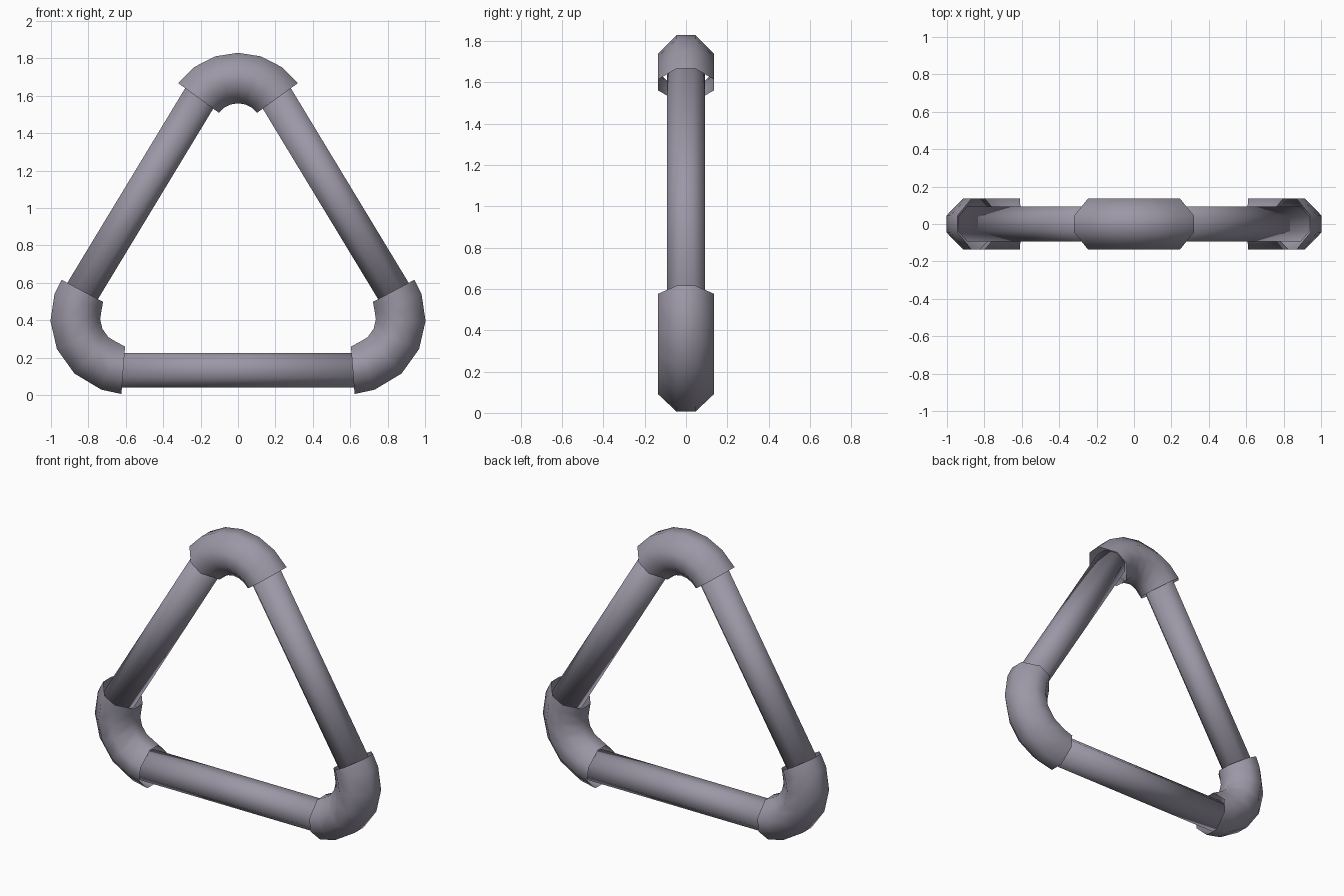
import bpy, bmesh, math
from mathutils import Vector

if "Cube" in bpy.data.objects:
    bpy.data.objects.remove(bpy.data.objects["Cube"])

metal = bpy.data.materials.new("grey_violet_metal")
metal.diffuse_color = (0.33, 0.31, 0.38, 1)
metal.use_nodes = True
metal.node_tree.nodes["Principled BSDF"].inputs["Base Color"].default_value = metal.diffuse_color


def octagon(h, f):
    """Octagon section: flats at distance h, half flat length f."""
    return [(h, f), (f, h), (-f, h), (-h, f), (-h, -f), (-f, -h), (f, -h), (h, -f)]


def loft(name, rings):
    bm = bmesh.new()
    loops = [[bm.verts.new(p) for p in r] for r in rings]
    for a, b in zip(loops, loops[1:]):
        for i in range(8):
            j = (i + 1) % 8
            bm.faces.new((a[i], a[j], b[j], b[i]))
    return bm, loops


def finish(name, bm):
    bmesh.ops.recalc_face_normals(bm, faces=bm.faces)
    me = bpy.data.meshes.new(name)
    bm.to_mesh(me)
    bm.free()
    me.materials.append(metal)
    for p in me.polygons:
        p.use_smooth = True
    ob = bpy.data.objects.new(name, me)
    bpy.context.collection.objects.link(ob)
    return ob


def elbow(name, centre, sections, flip=1):
    """Open bent sleeve; sections = (outer r, outer angle, inner r, inner angle)."""
    rings = []
    c = Vector((centre[0], 0, centre[1]))
    for ro, ao, ri, ai in sections:
        o = c + ro * Vector((math.cos(math.radians(ao)), 0, math.sin(math.radians(ao))))
        n = c + ri * Vector((math.cos(math.radians(ai)), 0, math.sin(math.radians(ai))))
        mid, u = (o + n) / 2, (o - n) / 2
        ring = [mid + u * (p / 0.135) + Vector((0, q, 0)) for p, q in octagon(0.135, 0.045)]
        rings.append([(flip * v.x, v.y, v.z) for v in ring])
    bm, _ = loft(name, rings)
    # orient faces outward from the sleeve
    return finish(name, bm)


def pipe(name, a, b):
    a, b = Vector((a[0], 0, a[1])), Vector((b[0], 0, b[1]))
    d = (b - a).normalized()
    side = Vector((-d.z, 0, d.x))
    sec = octagon(0.0925, 0.0385)
    rings = [[e + side * p + Vector((0, q, 0)) for p, q in sec] for e in (a, b)]
    bm, loops = loft(name, rings)
    for l in loops:
        bm.faces.new(l)
    return finish(name, bm)


# top corner sleeve
elbow("top_elbow", (0, 1.435),
      [(0.395, 90 + k * 18, 0.125, 90 + k * 18) for k in range(-3, 4)])

# lower corner sleeves, mirrored
low = [(0.4, 149, 0.15, 144)]
low += [(0.403, a, 0.137, a) for a in (161, 182, 204, 227, 251)]
low += [(0.405, 266.7, 0.15, 268.5)]
for side, flip in (("left", 1), ("right", -1)):
    elbow(side + "_elbow", (-0.6, 0.41), low, flip)
    pipe(side + "_pipe", (-0.185 * flip, 1.623), (-0.86 * flip, 0.508))

# bottom bar
pipe("bottom_pipe", (-0.67, 0.1335), (0.67, 0.1335))
